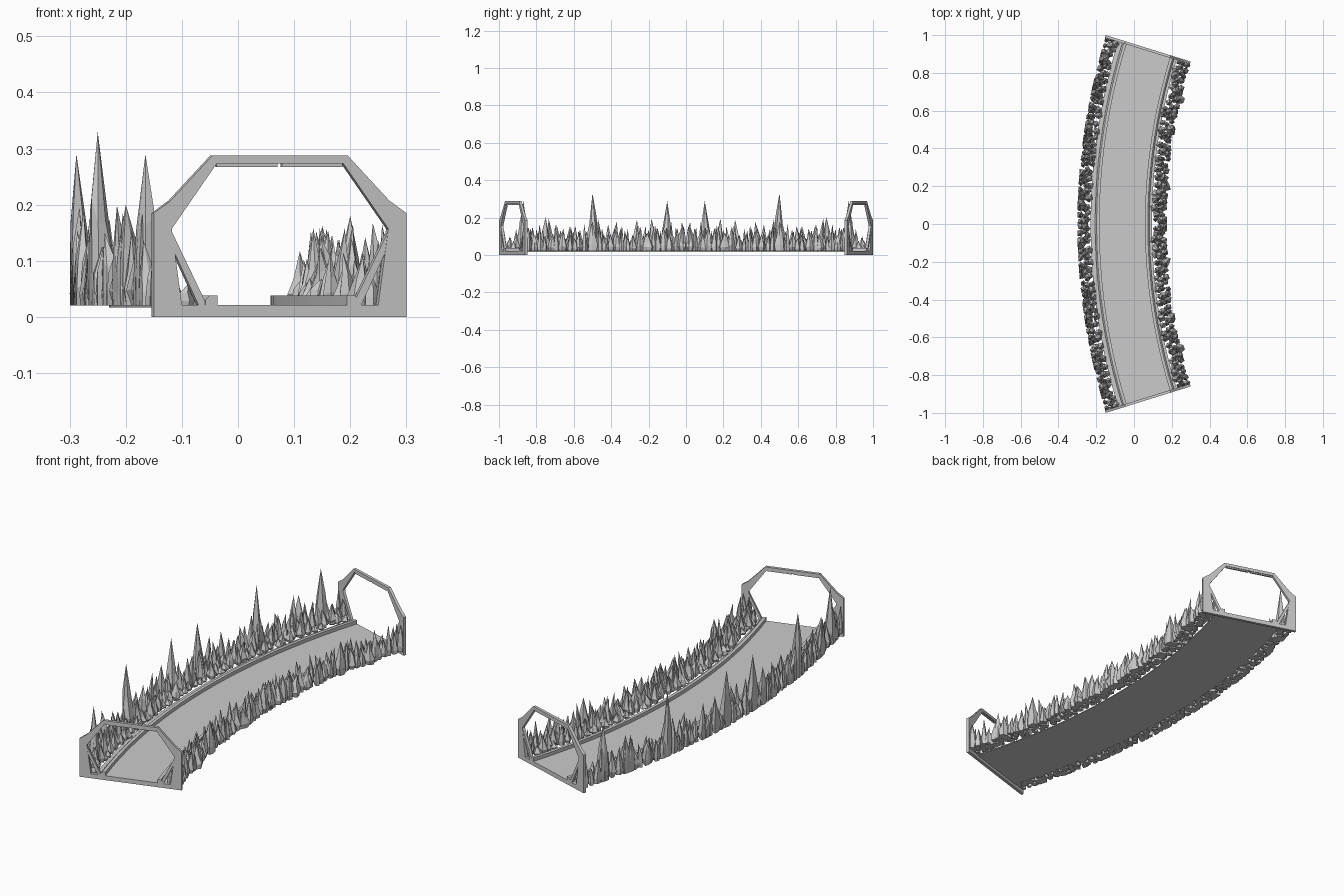
import bpy, bmesh, math, random
from mathutils import Vector

if "Cube" in bpy.data.objects:
    bpy.data.objects.remove(bpy.data.objects["Cube"])

random.seed(7)
CX = 3.06                      # centre of the bend lies on the x axis
A = math.atan2(1.0, 3.21)      # half of the bend's angle


def polar(r, a, z):
    return Vector((CX - r * math.cos(a), r * math.sin(a), z))


def finish(bm, name, mirror=False):
    bmesh.ops.recalc_face_normals(bm, faces=bm.faces)
    me = bpy.data.meshes.new(name)
    bm.to_mesh(me)
    bm.free()
    ob = bpy.data.objects.new(name, me)
    bpy.context.collection.objects.link(ob)
    if mirror:
        m = ob.modifiers.new("mirror_ends", 'MIRROR')
        m.use_axis = (False, True, False)
        m.use_mirror_merge = False
    return ob


def arc_sweep(name, profile, steps=20):
    """Sweep an (r, z) profile along the bend."""
    bm = bmesh.new()
    rings = [[bm.verts.new(polar(r, -A + 2 * A * i / steps, z)) for r, z in profile]
             for i in range(steps + 1)]
    n = len(profile)
    for p, q in zip(rings, rings[1:]):
        for k in range(n):
            bm.faces.new((p[k], p[(k + 1) % n], q[(k + 1) % n], q[k]))
    bm.faces.new(rings[0])
    bm.faces.new(rings[-1][::-1])
    return finish(bm, name)


# Road deck and its two kerbs
arc_sweep("road_deck", [(2.965, 0.017), (3.29, 0.017), (3.29, 0.021), (2.965, 0.021)])
arc_sweep("outer_kerb", [(3.243, 0.018), (3.266, 0.018), (3.266, 0.030), (3.258, 0.038), (3.243, 0.038)])
arc_sweep("inner_kerb", [(3.002, 0.018), (2.979, 0.018), (2.979, 0.030), (2.987, 0.038), (3.002, 0.038)])


# End frames: flat plates standing on the radial end plane
def plate(bm, pts, t0=0.0, t1=0.014):
    """Extrude a polygon of (x, z) points along the road direction."""
    tangent = Vector((math.sin(A), math.cos(A), 0))
    layers = []
    for t in (t0, t1):
        layers.append([bm.verts.new(Vector((0.075 + d, (CX - 0.075 - d) * math.tan(A), z))
                                    - tangent * t) for d, z in pts])
    n = len(pts)
    for k in range(n):
        bm.faces.new((layers[0][k], layers[0][(k + 1) % n], layers[1][(k + 1) % n], layers[1][k]))
    bm.faces.new(layers[0])
    bm.faces.new(layers[1][::-1])


bm = bmesh.new()
plate(bm, [(-0.225, 0), (0.225, 0), (0.225, 0.021), (-0.225, 0.021)])            # sill
plate(bm, [(-0.12, 0.288), (0.12, 0.288), (0.113, 0.273), (-0.113, 0.273)])      # top bar
for s in (-1, 1):
    for part in (
        [(0.12, 0.288), (0.195, 0.207), (0.193, 0.157), (0.113, 0.273)],         # slanted arm
        [(0.195, 0.207), (0.225, 0.185), (0.225, 0.021), (0.175, 0.021), (0.193, 0.157)],  # post
    ):
        plate(bm, [(s * d, z) for d, z in part])
    # diagonal brace, and thin lamp strip under the top bar
    plate(bm, [(s * d, z) for d, z in [(0.195, 0.157), (0.195, 0.13), (0.145, 0.021), (0.130, 0.021)]], 0.001, 0.014)
    plate(bm, [(s * d, z) for d, z in [(0.004, 0.274), (0.112, 0.274), (0.112, 0.267), (0.004, 0.267)]], 0.003, 0.011)
finish(bm, "end_frames", mirror=True)


# Rocks: irregular faceted spikes in packed rows
def rock(bm, r, a, w, h, lo, hi, sides=5, lean=0.35):
    """Spike at (r, a), with width w and tip height h, kept between radii lo and hi."""
    spin = random.uniform(0, 6.28)
    rings = []
    for f, zf in ((0.75, 0.0), (1.0, 0.22), (0.6, 0.55)):
        ring = []
        for k in range(sides):
            t = spin + 2 * math.pi * k / sides
            j = random.uniform(0.75, 1.15) * f * w
            rr = min(max(r + j * math.cos(t), lo), hi)
            aa = min(a + j * math.sin(t) / r, A - 0.004)
            ring.append(bm.verts.new(polar(rr, aa, 0.02 + (h - 0.02) * zf * random.uniform(0.8, 1.15))))
        rings.append(ring)
    tip_r = min(max(r + random.uniform(-lean, lean) * w, lo), hi)
    tip = bm.verts.new(polar(tip_r, min(a + random.uniform(-lean, lean) * w / r, A - 0.004), h))
    for p, q in zip(rings, rings[1:]):
        for k in range(sides):
            bm.faces.new((p[k], p[(k + 1) % sides], q[(k + 1) % sides], q[k]))
    for k in range(sides):
        bm.faces.new((rings[-1][k], rings[-1][(k + 1) % sides], tip))
    bm.faces.new(rings[0][::-1])


def rock_bank(name, rows, lo, hi, tall, boulders):
    bm = bmesh.new()
    for r, step, low, high in rows:
        count = int(A * r / step)
        for i in range(count):
            a = A * (i + random.uniform(0.25, 0.75)) / count
            rock(bm, r + random.uniform(-0.008, 0.008), a,
                 random.uniform(0.016, 0.026), random.uniform(low, high), lo, hi)
    for x, y, h in tall:
        rock(bm, math.hypot(CX - x, y), math.atan2(y, CX - x), 0.032, h, lo, hi, 6, 0.0)
    for x, y, h in boulders:
        rock(bm, math.hypot(CX - x, y), math.atan2(y, CX - x), 0.03, h, 2.86, hi, 7)
    finish(bm, name, mirror=True)


rock_bank("outer_rocks", [(3.347, 0.032, 0.10, 0.20), (3.325, 0.03, 0.08, 0.18), (3.305, 0.036, 0.05, 0.12)],
          2.88, 3.36,
          [(-0.25, 0.5, 0.33), (-0.288, 0.1, 0.29), (-0.165, 0.87, 0.29), (-0.20, 0.75, 0.20)], [])
rock_bank("inner_rocks", [(2.905, 0.032, 0.09, 0.17), (2.927, 0.03, 0.08, 0.16), (2.95, 0.036, 0.05, 0.13)],
          2.885, 2.975,
          [(0.15, 0.02, 0.16), (0.20, 0.5, 0.18)],
          [(0.165, 0.2, 0.12), (0.24, 0.66, 0.13)])
